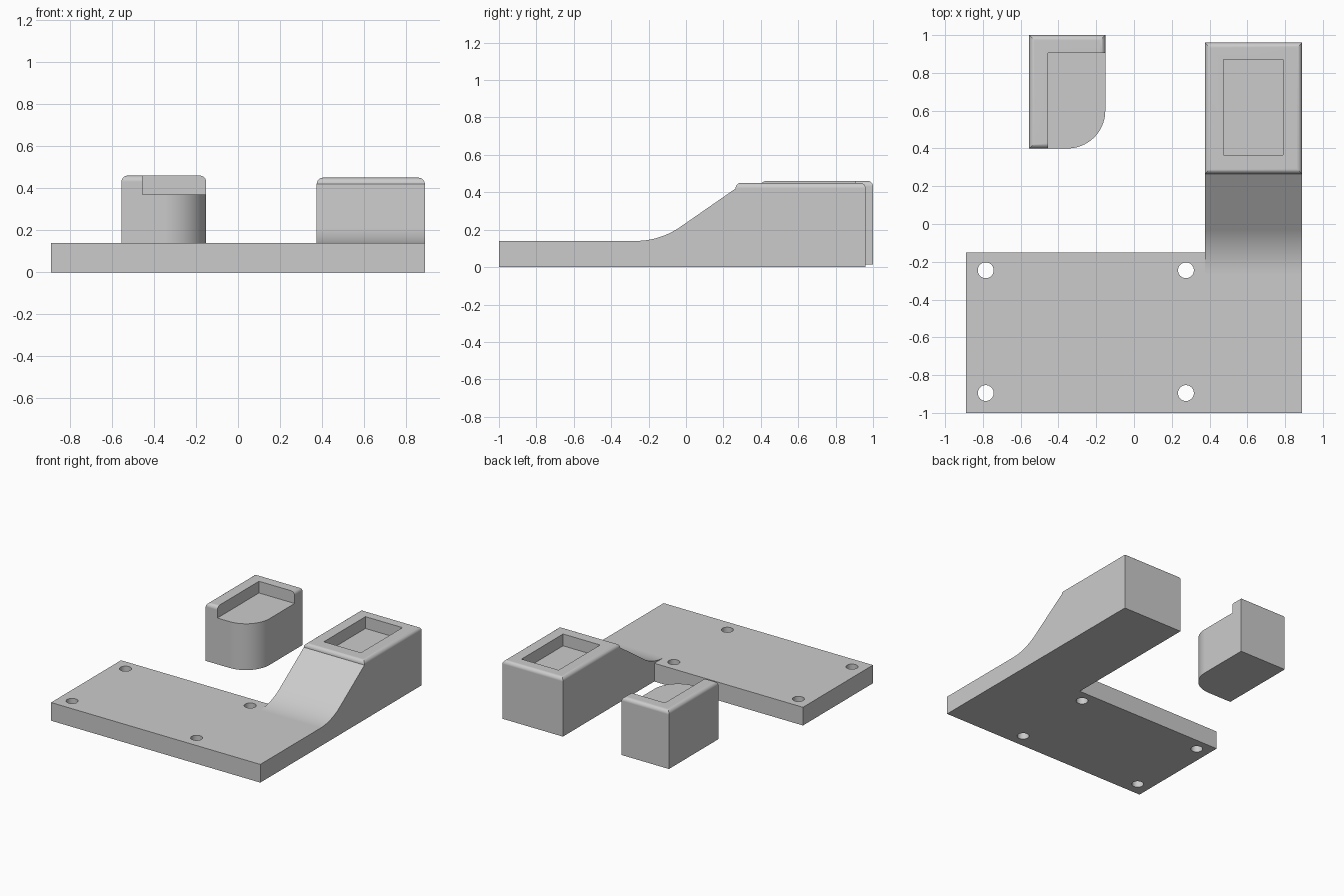
import bpy, bmesh
from math import sin, cos, pi, radians
from mathutils import Vector

if "Cube" in bpy.data.objects:
    bpy.data.objects.remove(bpy.data.objects["Cube"], do_unlink=True)

grey = bpy.data.materials.new("plain_grey")
grey.use_nodes = True
COLOUR = (0.6, 0.6, 0.6, 1)
grey.diffuse_color = COLOUR
grey.node_tree.nodes["Principled BSDF"].inputs["Base Color"].default_value = COLOUR


def prism(name, outline, shift, round_top=0.0):
    """Extrude an outline along shift; optionally round the rim of the highest face."""
    bm = bmesh.new()
    base = bm.faces.new([bm.verts.new(p) for p in outline])
    new = bmesh.ops.extrude_face_region(bm, geom=[base], use_keep_orig=True)["geom"]
    bmesh.ops.translate(bm, vec=shift, verts=[v for v in new if isinstance(v, bmesh.types.BMVert)])
    bmesh.ops.recalc_face_normals(bm, faces=bm.faces)
    if round_top:
        top = max(bm.faces, key=lambda f: f.calc_center_median().z)
        bmesh.ops.bevel(bm, geom=list(top.edges), offset=round_top, segments=6,
                        profile=0.5, affect='EDGES', clamp_overlap=True)
    mesh = bpy.data.meshes.new(name)
    bm.to_mesh(mesh)
    bm.free()
    mesh.materials.append(grey)
    obj = bpy.data.objects.new(name, mesh)
    bpy.context.collection.objects.link(obj)
    return obj


def box(name, x0, x1, y0, y1, z0, z1):
    return prism(name, [(x0, y0, z0), (x1, y0, z0), (x1, y1, z0), (x0, y1, z0)], (0, 0, z1 - z0))


def arc(cx, cy, r, start, end, steps):
    angles = [start + (end - start) * i / steps for i in range(steps + 1)]
    return [(cx + r * cos(a), cy + r * sin(a)) for a in angles]


def select(obj):
    bpy.ops.object.select_all(action='DESELECT')
    obj.select_set(True)
    bpy.context.view_layer.objects.active = obj


def combine(obj, other, operation):
    """Apply a boolean and discard the helper."""
    select(obj)
    mod = obj.modifiers.new("combine", 'BOOLEAN')
    mod.operation, mod.solver, mod.object = operation, 'EXACT', other
    bpy.ops.object.modifier_apply(modifier=mod.name)
    bpy.data.objects.remove(other, do_unlink=True)


def finish(obj):
    """Merge coplanar faces and shade curved areas smoothly."""
    bm = bmesh.new()
    bm.from_mesh(obj.data)
    bmesh.ops.dissolve_limit(bm, angle_limit=radians(0.5), verts=bm.verts, edges=bm.edges)
    bm.to_mesh(obj.data)
    bm.free()
    select(obj)
    bpy.ops.object.shade_smooth_by_angle(angle=radians(30))
    weighted = obj.modifiers.new("flat_face_normals", 'WEIGHTED_NORMAL')
    weighted.keep_sharp = True


# Base plate with a ramped arm rising to a raised block
PLATE_TOP, ARM_LEFT, ARM_RIGHT = 0.14, 0.89, 0.375
base = box("base_plate", -0.89, ARM_LEFT, -1, -0.15, 0, PLATE_TOP)
sweep = arc(-0.27, PLATE_TOP + 0.42, 0.42, -pi / 2, -pi / 2 + radians(35), 14)
side = [(-0.27, 0)] + sweep + [(0.265, 0.42), (0.265, 0.451), (0.96, 0.451), (0.96, 0)]
arm = prism("ramp_arm", [(ARM_RIGHT, y, z) for y, z in side],
            (ARM_LEFT - ARM_RIGHT, 0, 0), round_top=0.029)
combine(base, arm, 'UNION')

# Rectangular pocket in the raised block
combine(base, box("pocket_cutter", 0.475, 0.79, 0.365, 0.87, 0.36, 0.6), 'DIFFERENCE')

# Four screw holes through the plate
for x in (-0.785, 0.275):
    for y in (-0.895, -0.245):
        ring = arc(x, y, 0.042, 0, 2 * pi, 32)[:-1]
        hole = prism("hole_cutter", [(px, py, -0.1) for px, py in ring], (0, 0, 0.4))
        combine(base, hole, 'DIFFERENCE')
finish(base)

# Separate corner block with one rounded corner and an L-shaped rim
corner = arc(-0.352, 0.60, 0.20, -pi / 2, 0, 20)
outline = [(-0.555, 0.40)] + corner + [(-0.152, 1.0), (-0.555, 1.0)]
block = prism("corner_block", [(x, y, 0.015) for x, y in outline], (0, 0, 0.446), round_top=0.029)
combine(block, box("ledge_cutter", -0.455, 0, 0.2, 0.905, 0.371, 0.6), 'DIFFERENCE')
finish(block)
bpy.ops.object.select_all(action='DESELECT')
